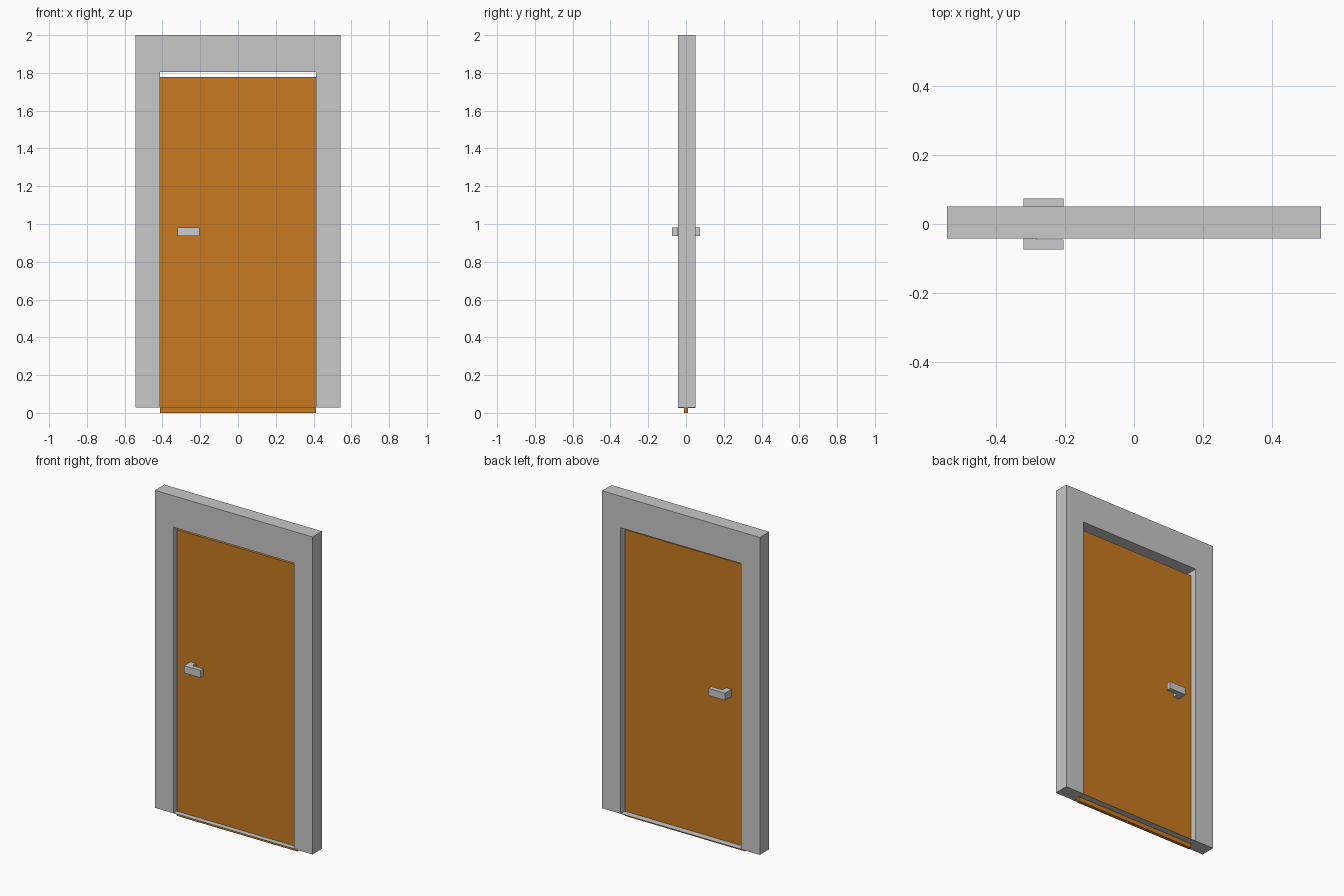
import bpy
import bmesh

cube = bpy.data.objects.get("Cube")
if cube:
    bpy.data.objects.remove(cube, do_unlink=True)


def material(name, rgb):
    m = bpy.data.materials.new(name)
    m.use_nodes = True
    m.diffuse_color = (*rgb, 1)
    m.node_tree.nodes["Principled BSDF"].inputs["Base Color"].default_value = (*rgb, 1)
    return m


grey = material("light_grey", (0.58, 0.58, 0.58))
metal = material("handle_metal", (0.58, 0.60, 0.62))
wood = material("orange_wood", (0.58, 0.195, 0.014))


def prism(name, outline, start, depth, mat, place):
    """Extrude a flat outline; place(u, v, w) turns it into x, y, z."""
    bm = bmesh.new()
    face = bm.faces.new([bm.verts.new(place(u, v, start)) for u, v in outline])
    ext = bmesh.ops.extrude_face_region(bm, geom=[face])
    shift = [b - a for a, b in zip(place(0, 0, 0), place(0, 0, depth))]
    bmesh.ops.translate(bm, vec=shift,
                        verts=[g for g in ext["geom"] if isinstance(g, bmesh.types.BMVert)])
    bmesh.ops.recalc_face_normals(bm, faces=bm.faces)
    mesh = bpy.data.meshes.new(name)
    bm.to_mesh(mesh)
    bm.free()
    mesh.materials.append(mat)
    obj = bpy.data.objects.new(name, mesh)
    bpy.context.collection.objects.link(obj)
    return obj


def upright(u, v, w):
    return (u, w, v)


def level(u, v, w):
    return (u, v, w)


def box(x0, x1, v0, v1):
    return [(x0, v0), (x1, v0), (x1, v1), (x0, v1)]


W, OPEN, BASE, HEAD = 0.542, 0.414, 0.028, 1.804
FRONT, DEPTH = -0.0425, 0.0925

# Surround with a doorway, closed at the bottom by a thin threshold
surround = [(-W, BASE), (-OPEN, BASE), (-OPEN, HEAD), (OPEN, HEAD),
            (OPEN, BASE), (W, BASE), (W, 2), (-W, 2)]
prism("door_frame", surround, FRONT, DEPTH, grey, upright)
prism("threshold", box(-OPEN, OPEN, BASE - 0.001, BASE + 0.001), FRONT, DEPTH, grey, upright)

# Door leaf, running down through the threshold
prism("door_leaf", box(-0.413, 0.413, 0, 1.778), -0.01, 0.02, wood, upright)

# L-shaped lever handles, one per side
for side, label in ((-1, "front"), (1, "back")):
    lever = [(-0.32, 0.01), (-0.282, 0.01), (-0.282, 0.045),
             (-0.205, 0.045), (-0.205, 0.0735), (-0.32, 0.0735)]
    prism(label + "_handle", [(x, side * y) for x, y in lever], 0.937, 0.045, metal, level)
